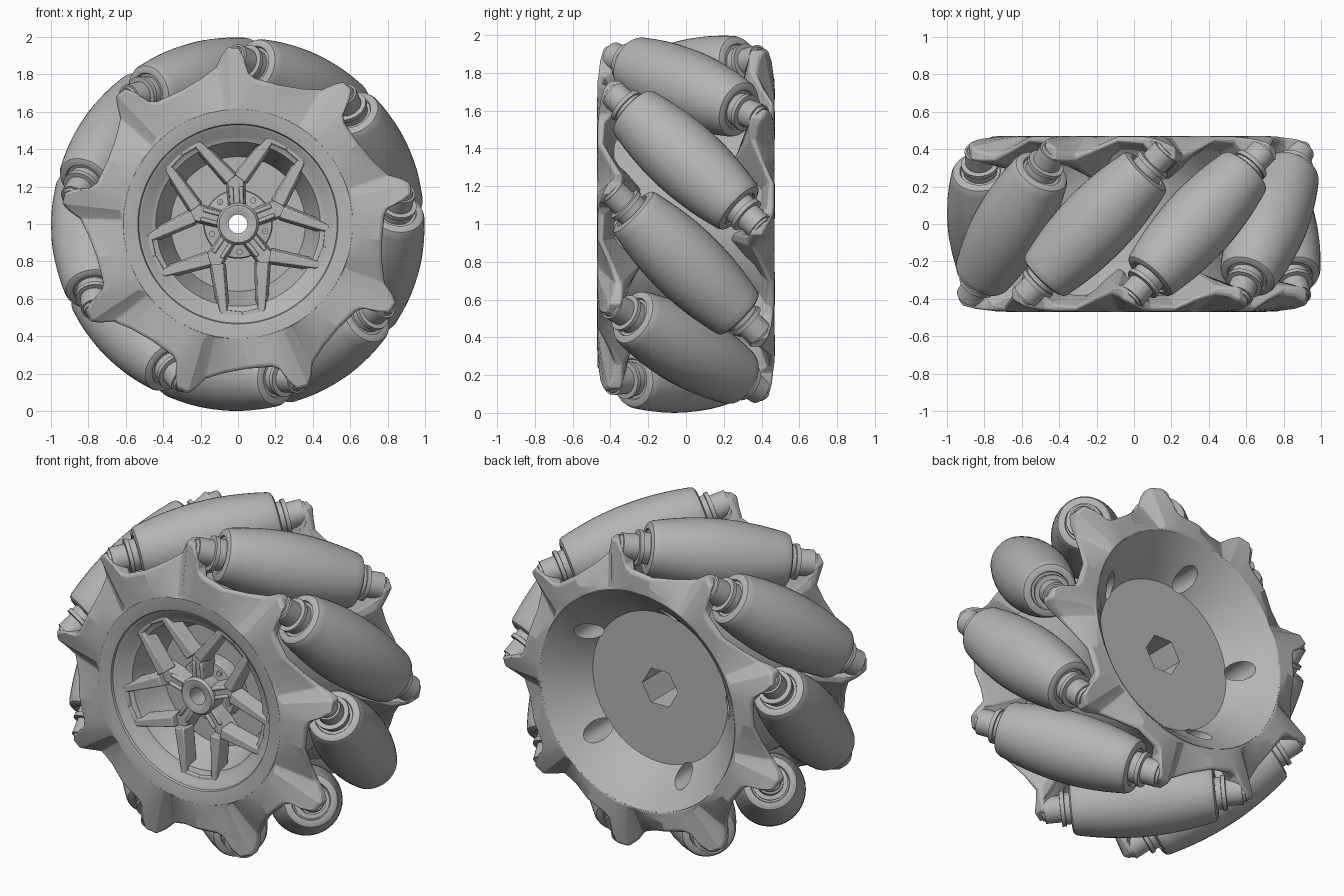
import bpy, bmesh
from math import sin, cos, pi, radians, sqrt
from mathutils import Vector, Matrix

if "Cube" in bpy.data.objects:
    bpy.data.objects.remove(bpy.data.objects["Cube"])

grey = bpy.data.materials.new("plain grey")
grey.use_nodes = True
COLOUR = (0.46, 0.46, 0.46, 1)
grey.diffuse_color = COLOUR
grey.node_tree.nodes["Principled BSDF"].inputs["Base Color"].default_value = COLOUR

CENTRE = Vector((0, 0, 1))
ROLLERS = 9
STEP = 2 * pi / ROLLERS
FIRST = radians(105)          # angle of the first roller's middle
AXIS_R = 0.8                  # distance of roller axes from the wheel axis


def polar(r, a, y=0):
    return CENTRE + Vector((r * cos(a), y, r * sin(a)))


def smooth(ob, angle):
    bpy.ops.object.select_all(action='DESELECT')
    ob.select_set(True)
    bpy.context.view_layer.objects.active = ob
    bpy.ops.object.shade_smooth_by_angle(angle=radians(angle))


def finish(name, bm, angle=32, bevel=0):
    bmesh.ops.recalc_face_normals(bm, faces=bm.faces)
    me = bpy.data.meshes.new(name)
    bm.to_mesh(me)
    bm.free()
    me.materials.append(grey)
    ob = bpy.data.objects.new(name, me)
    bpy.context.collection.objects.link(ob)
    if bevel:
        m = ob.modifiers.new("soft edges", 'BEVEL')
        m.width, m.segments, m.limit_method = bevel, 2, 'ANGLE'
    smooth(ob, angle)
    return ob


def skin(bm, rings):
    """Join closed rings of points into a tube; the last ring meets the first."""
    rows = [[bm.verts.new(p) for p in ring] for ring in rings]
    for a, b in zip(rows, rows[1:] + rows[:1]):
        n = len(a)
        for i in range(n):
            j = (i + 1) % n
            bm.faces.new((a[i], a[j], b[j], b[i]))


def lathe(bm, profile, centre, axis, seg):
    """Turn a closed (radius, height) profile around an axis."""
    q = Vector(axis).to_track_quat('Z', 'Y')
    skin(bm, [[centre + q @ Vector((r * cos(2 * pi * i / seg), r * sin(2 * pi * i / seg), h))
               for i in range(seg)] for r, h in profile])


def bar(bm, p, q, w0, w1, front, back, lip=0.012):
    """Tapered bar in the wheel plane from p to q with sloped sides."""
    side = (q - p).cross(Vector((0, 1, 0))).normalized()
    rows = []
    for y, grow in ((back, lip), (front, 0)):
        rows.append([bm.verts.new(Vector((v.x, y, v.z)) + side * s * (w / 2 + grow))
                     for v, w, s in ((p, w0, 1), (q, w1, 1), (q, w1, -1), (p, w0, -1))])
    bm.faces.new(rows[0])
    bm.faces.new(rows[1])
    for i in range(4):
        j = (i + 1) % 4
        bm.faces.new((rows[0][i], rows[0][j], rows[1][j], rows[1][i]))


# Barrel rollers with necks and washers, each set at 45 degrees
half = [(1 - sqrt(AXIS_R ** 2 + (h * 0.05) ** 2 / 2), h * 0.05) for h in range(8)]
half += [(0.157, 0.378), (0.148, 0.396), (0.13, 0.405), (0.11, 0.405), (0.105, 0.395), (0.09, 0.395),
         (0.09, 0.435), (0.1, 0.437), (0.1, 0.46), (0.075, 0.462), (0.075, 0.55), (0.001, 0.55)]
roller_profile = [(r, -h) for r, h in reversed(half[1:])] + half
boss = [(0.001, 0.48), (0.06, 0.48), (0.07, 0.49), (0.07, 0.535), (0.058, 0.565), (0.001, 0.572)]
for k in range(ROLLERS):
    a = FIRST + k * STEP
    axis = Vector((sin(a), 1, -cos(a)))
    bm = bmesh.new()
    lathe(bm, roller_profile, polar(AXIS_R, a), axis, 40)
    finish("roller_%d" % (k + 1), bm)
    bm = bmesh.new()
    for s in (1, -1):
        lathe(bm, boss, polar(AXIS_R, a), axis * s, 20)
    finish("axle_bosses_%d" % (k + 1), bm, 45)

# Lugged side plates: degrees from lug, outer radius, outer face recess, inner face height
LUG = [(-8, 0.785, 0, 0.42), (-5.5, 0.81, 0.005, 0.38), (-3.6, 0.89, 0.015, 0.34),
       (-1.8, 0.94, 0.03, 0.335), (1.8, 0.945, 0.055, 0.335), (3.8, 0.91, 0.08, 0.33),
       (6.5, 0.845, 0.09, 0.33), (13, 0.8, 0.055, 0.375), (22, 0.775, 0, 0.43)]


def side_plate(name, side, inner):
    lug_angle = FIRST - side * radians(26.6)
    rings = [[] for _ in range(7)]
    for k in range(ROLLERS):
        for d, r, recess, low in LUG:
            a = lug_angle - side * (k * STEP + radians(d))
            mid = inner + 0.055 - 0.5 * recess
            section = ((inner, 0.47), (mid, 0.47 - 0.1 * recess), (r - 0.015, 0.468 - recess),
                       (r, 0.456 - recess), (r, low + 0.012), (r - 0.025, low),
                       (0.57, 0.36 - 1.4 * recess))
            for ring, (rr, y) in zip(rings, section):
                ring.append(polar(rr, a, side * y))
    bm = bmesh.new()
    skin(bm, rings)
    finish(name, bm, 18, 0.01)


side_plate("front_side_plate", -1, 0.61)
side_plate("back_side_plate", 1, 0.66)

# Hub drum: front dish, outer drum and back bowl
drum = [(0.06, -0.2), (0.36, -0.2), (0.365, -0.22), (0.43, -0.36), (0.44, -0.39), (0.47, -0.4),
        (0.515, -0.445), (0.53, -0.45), (0.535, -0.462), (0.55, -0.466), (0.613, -0.47), (0.63, -0.45),
        (0.62, -0.35), (0.58, -0.22), (0.575, 0.2), (0.61, 0.32), (0.67, 0.4), (0.674, 0.45),
        (0.656, 0.468), (0.58, 0.4), (0.51, 0.32), (0.455, 0.25), (0.06, 0.25)]
bm = bmesh.new()
lathe(bm, drum, CENTRE, (0, 1, 0), 90)
hub = finish("hub_drum", bm)


def cut(r, pos, depth, seg):
    """Bore a straight hole along y through the hub."""
    bm = bmesh.new()
    turn = Matrix.Rotation(pi / 2, 4, 'X') @ Matrix.Rotation(pi / 6, 4, 'Z')
    bmesh.ops.create_cone(bm, cap_ends=True, segments=seg, radius1=r, radius2=r, depth=depth,
                          matrix=Matrix.Translation(pos) @ turn)
    tool = finish("hole_cutter", bm)
    m = hub.modifiers.new("hole", 'BOOLEAN')
    m.object, m.operation, m.solver = tool, 'DIFFERENCE', 'EXACT'
    bpy.context.view_layer.objects.active = hub
    bpy.ops.object.modifier_apply(modifier=m.name)
    bpy.data.objects.remove(tool)


# Hexagonal drive socket and five blind holes in the bowl
cut(0.12, CENTRE + Vector((0, 0.2, 0)), 0.4, 6)
for k in range(5):
    cut(0.058, polar(0.505, radians(30 + 72 * k), 0.3), 0.4, 24)
smooth(hub, 30)

# Centre sleeve and flange
bm = bmesh.new()
lathe(bm, [(0.05, -0.39), (0.075, -0.4), (0.1, -0.4), (0.112, -0.385), (0.112, -0.3), (0.18, -0.29),
           (0.185, -0.28), (0.185, -0.19), (0.05, -0.19)], CENTRE, (0, 1, 0), 48)
finish("centre_sleeve", bm)

# Y-shaped spokes joined at the rim, with ribs and bolts
for k in range(5):
    a = radians(93 + 72 * k)
    bm = bmesh.new()
    fork = polar(0.24, a)
    bar(bm, polar(0.1, a), polar(0.27, a), 0.075, 0.085, -0.37, -0.28)
    for s in (1, -1):
        off = Vector((-sin(a), 0, cos(a))) * s
        bar(bm, polar(0.1, a) + off * 0.026, polar(0.2, a) + off * 0.026, 0.018, 0.018, -0.385, -0.36, 0.004)
        end = polar(0.485, a + s * radians(24))
        bar(bm, fork + off * 0.025, end, 0.06, 0.035, -0.415, -0.33, 0.016)
        middle = polar(0.485, a + s * radians(36.2))
        bar(bm, end - off * 0.012, middle, 0.025, 0.025, -0.415, -0.36, 0.006)
    finish("spoke_%d" % (k + 1), bm, 30, 0.006)
    bm = bmesh.new()
    lathe(bm, [(0.001, -0.305), (0.016, -0.305), (0.016, -0.27), (0.001, -0.27)],
          polar(0.15, a + radians(36)), (0, 1, 0), 16)
    finish("bolt_%d" % (k + 1), bm)
